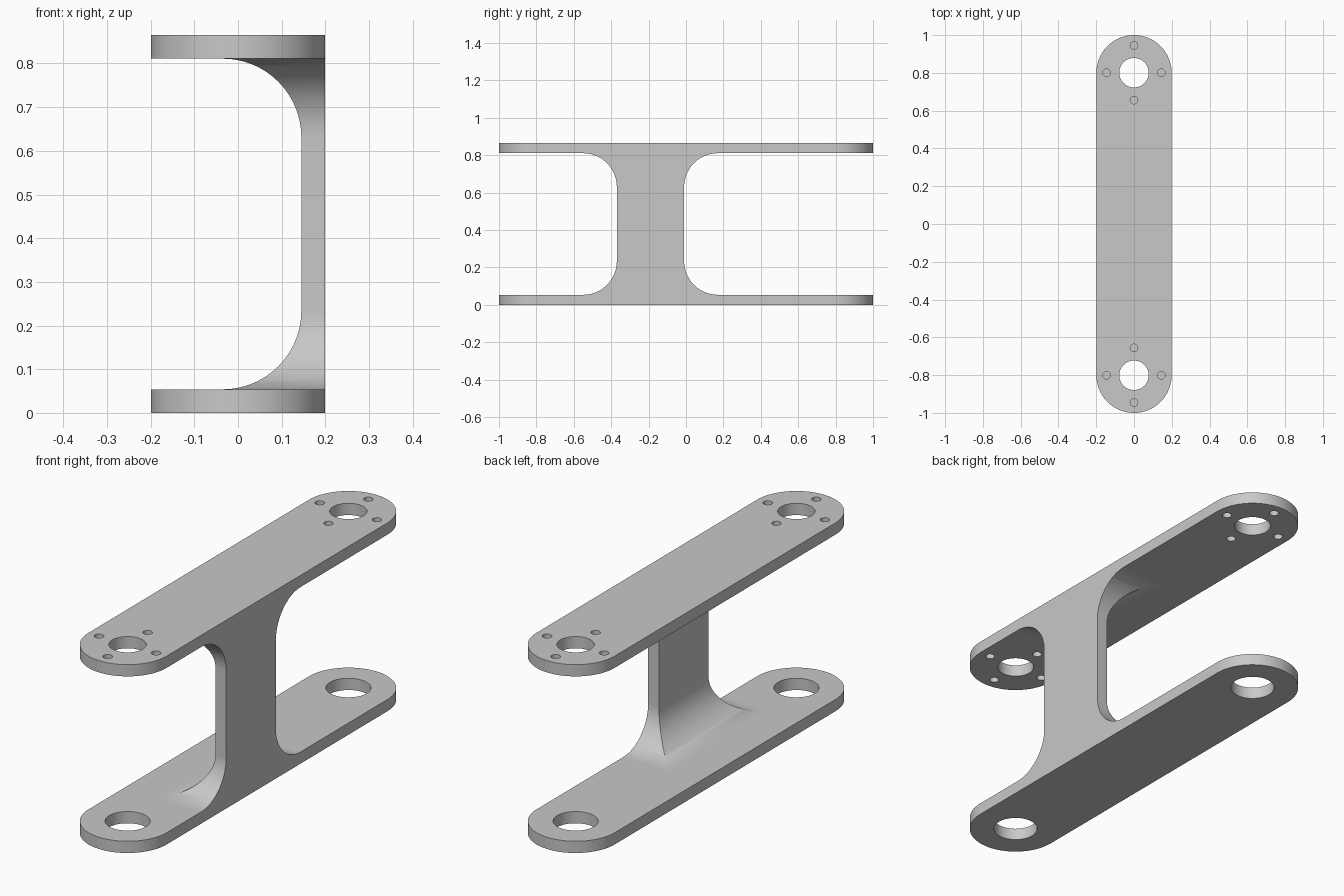
import bpy, bmesh, math

if "Cube" in bpy.data.objects:
    bpy.data.objects.remove(bpy.data.objects["Cube"], do_unlink=True)

HALF_W = 0.199     # half plate width, also the end radius
HEIGHT = 0.865
THICK = 0.054      # plates and web
HOLE_Y = 1 - HALF_W
FILLET = 0.18
WEB_Y = (-0.37, -0.01)

grey = bpy.data.materials.new("plain grey")
grey.use_nodes = True
colour = (0.58, 0.58, 0.58, 1)
grey.diffuse_color = colour
grey.node_tree.nodes["Principled BSDF"].inputs["Base Color"].default_value = colour


def finish(bm, name):
    bmesh.ops.recalc_face_normals(bm, faces=bm.faces)
    mesh = bpy.data.meshes.new(name)
    bm.to_mesh(mesh)
    bm.free()
    mesh.materials.append(grey)
    obj = bpy.data.objects.new(name, mesh)
    bpy.context.collection.objects.link(obj)
    bpy.ops.object.select_all(action='DESELECT')
    obj.select_set(True)
    bpy.context.view_layer.objects.active = obj
    bpy.ops.object.shade_smooth_by_angle(angle=math.radians(30))
    return obj


def arc(cx, cy, r, start, end, n):
    angles = [start + (end - start) * i / n for i in range(n + 1)]
    return [(cx + r * math.cos(a), cy + r * math.sin(a)) for a in angles]


def circle(cx, cy, r, n=48):
    return arc(cx, cy, r, 0, math.tau, n)[:-1]


def plate(name, z, holes):
    """Round-ended plate with through holes."""
    outline = (arc(0, HOLE_Y, HALF_W, 0, math.pi, 48)
               + arc(0, -HOLE_Y, HALF_W, math.pi, math.tau, 48))
    bm = bmesh.new()
    edges = []
    for loop in [outline] + holes:
        vs = [bm.verts.new((x, y, z)) for x, y in loop]
        edges += [bm.edges.new((v, vs[i - 1])) for i, v in enumerate(vs)]
    bmesh.ops.triangle_fill(bm, edges=edges, use_beauty=True)
    ext = bmesh.ops.extrude_face_region(bm, geom=bm.faces[:], use_keep_orig=True)
    top = [g for g in ext["geom"] if isinstance(g, bmesh.types.BMVert)]
    bmesh.ops.translate(bm, verts=top, vec=(0, 0, THICK))
    return finish(bm, name)


# Plates: wide bores below, smaller bores with four screw holes above
lower_holes, upper_holes = [], []
for cy in (-HOLE_Y, HOLE_Y):
    lower_holes.append(circle(0, cy, 0.094))
    upper_holes.append(circle(0, cy, 0.078))
    for k in range(4):
        a = k * math.pi / 2
        upper_holes.append(circle(0.145 * math.cos(a), cy + 0.145 * math.sin(a), 0.02, 24))
plate("lower_plate", 0, lower_holes)
plate("upper_plate", HEIGHT - THICK, upper_holes)

# Web: rectangular sections that flare into both plates on three sides
STEPS = 24
lower = []
for i in range(STEPS + 1):
    a = math.pi / 2 * i / STEPS
    lower.append((THICK + FILLET * (1 - math.cos(a)), FILLET * (1 - math.sin(a))))
levels = lower + [(HEIGHT - z, flare) for z, flare in reversed(lower)]

bm = bmesh.new()
rings = []
for z, flare in levels:
    x0, x1 = HALF_W - THICK - flare, HALF_W
    y0, y1 = WEB_Y[0] - flare, WEB_Y[1] + flare
    rings.append([bm.verts.new((x, y, z))
                  for x, y in ((x0, y0), (x1, y0), (x1, y1), (x0, y1))])
for a, b in zip(rings, rings[1:]):
    for i in range(4):
        bm.faces.new((a[i - 1], a[i], b[i], b[i - 1]))
finish(bm, "side_web")
